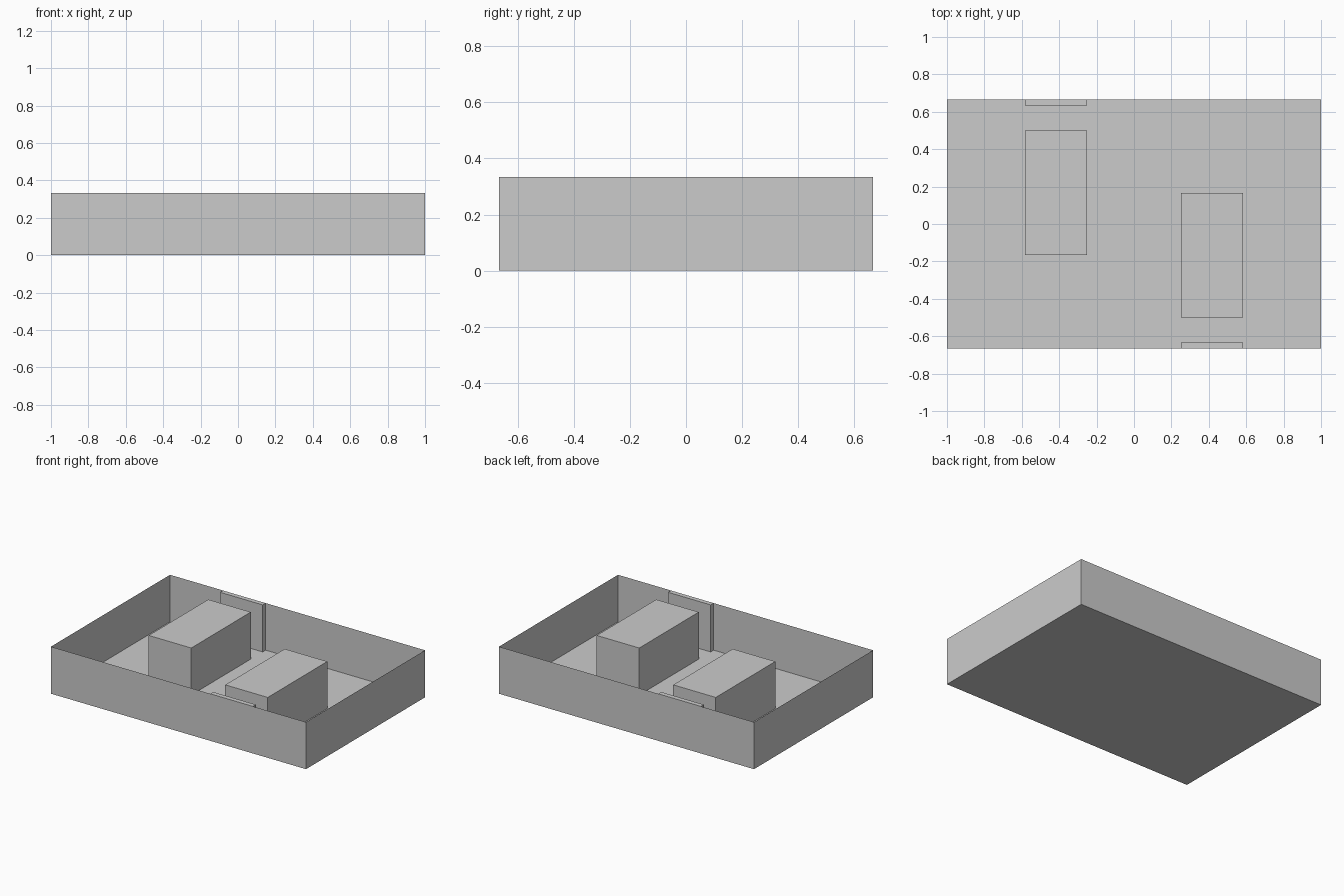
import bpy
import bmesh
from mathutils import Matrix, Vector

cube = bpy.data.objects.get("Cube")
if cube:
    bpy.data.objects.remove(cube, do_unlink=True)

# One plain grey for everything
grey = bpy.data.materials.new("light_grey")
grey.use_nodes = True
grey.diffuse_color = (0.6, 0.6, 0.6, 1)
grey.node_tree.nodes["Principled BSDF"].inputs["Base Color"].default_value = (0.6, 0.6, 0.6, 1)

UNIT = 1 / 3      # one floor module
HEIGHT = UNIT     # walls, blocks and panels share one height


def box(name, centre, size, open_top=False):
    """Flat-shaded box standing on the ground, optionally without its lid."""
    bm = bmesh.new()
    bmesh.ops.create_cube(bm, size=1)
    scale = Matrix.Diagonal((size[0], size[1], HEIGHT, 1))
    place = Matrix.Translation(Vector((centre[0], centre[1], HEIGHT / 2)))
    bmesh.ops.transform(bm, matrix=place @ scale, verts=bm.verts)
    if open_top:
        lid = [f for f in bm.faces if f.normal.z > 0.9]
        bmesh.ops.delete(bm, geom=lid, context='FACES_ONLY')
    mesh = bpy.data.meshes.new(name)
    bm.to_mesh(mesh)
    bm.free()
    mesh.materials.append(grey)
    obj = bpy.data.objects.new(name, mesh)
    bpy.context.collection.objects.link(obj)
    return obj


# Floor with four thin walls
box("room_shell", (0, 0), (6 * UNIT, 4 * UNIT), open_top=True)

# A block and a wall panel on each side, turned half round about the centre
panel = UNIT / 10
for side, s in (("left", 1), ("right", -1)):
    x = s * 1.25 * UNIT
    box(side + "_block", (x, -s * UNIT / 2), (UNIT, 2 * UNIT))
    box(side + "_wall_panel", (x, -s * (2 * UNIT - panel / 2)), (UNIT, panel))
